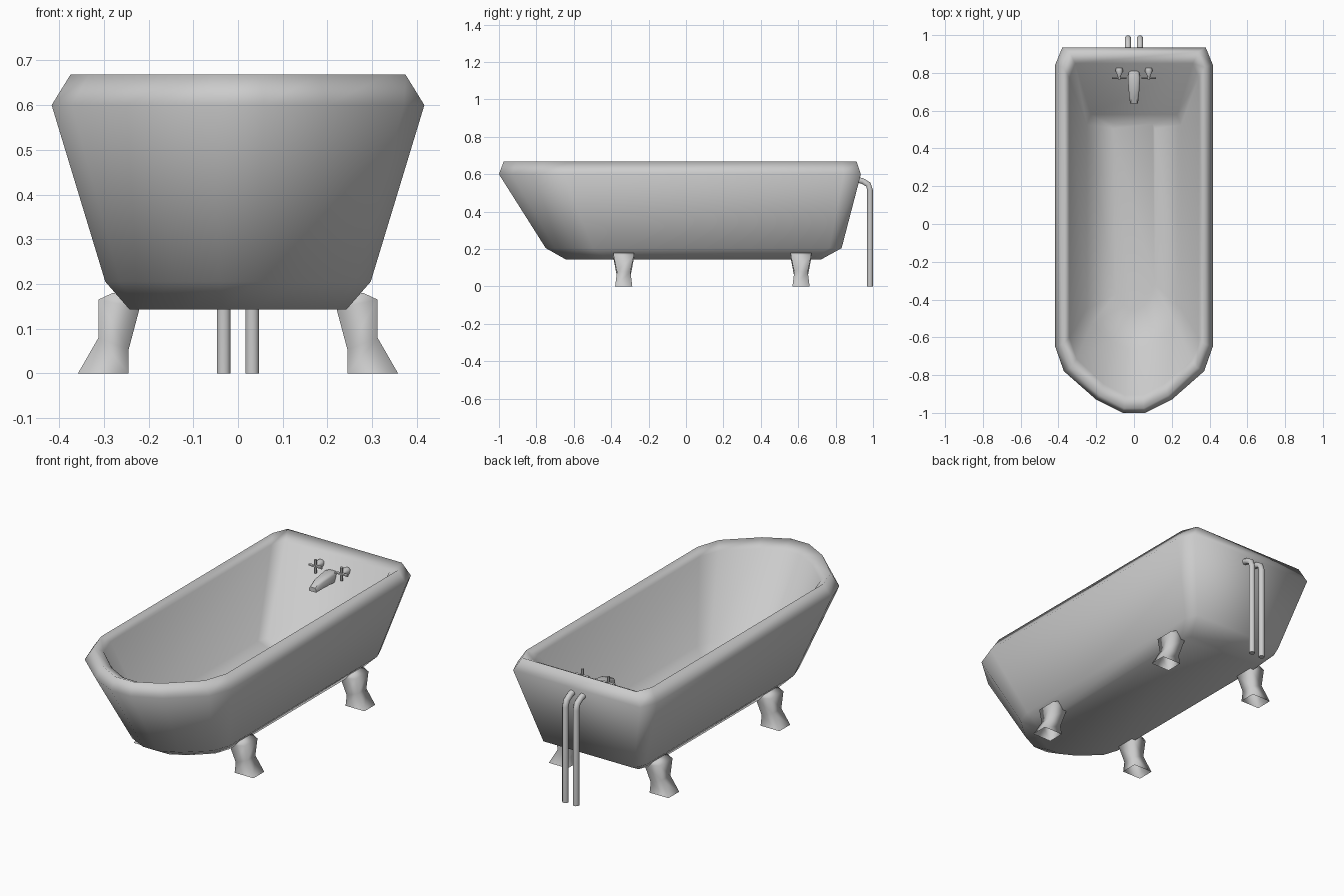
import bpy, math
from mathutils import Vector

cube = bpy.data.objects.get("Cube")
if cube:
    bpy.data.objects.remove(cube, do_unlink=True)

enamel = bpy.data.materials.new("grey_enamel")
enamel.use_nodes = True
GREY = (0.6, 0.6, 0.6, 1)
enamel.diffuse_color = GREY
enamel.node_tree.nodes["Principled BSDF"].inputs["Base Color"].default_value = GREY


def loft(name, rings, angle=180, open_start=False):
    """Skin a list of equal closed rings and cap the ends."""
    n = len(rings[0])
    verts = [p for ring in rings for p in ring]
    faces = [(r * n + i, r * n + (i + 1) % n, (r + 1) * n + (i + 1) % n, (r + 1) * n + i)
             for r in range(len(rings) - 1) for i in range(n)]
    if not open_start:
        faces.append(tuple(reversed(range(n))))
    faces.append(tuple(range(len(verts) - n, len(verts))))
    mesh = bpy.data.meshes.new(name)
    mesh.from_pydata(verts, [], faces)
    mesh.materials.append(enamel)
    obj = bpy.data.objects.new(name, mesh)
    bpy.context.collection.objects.link(obj)
    bpy.ops.object.select_all(action='DESELECT')
    obj.select_set(True)
    bpy.context.view_layer.objects.active = obj
    bpy.ops.object.mode_set(mode='EDIT')
    bpy.ops.mesh.select_all(action='SELECT')
    bpy.ops.mesh.normals_make_consistent(inside=False)
    bpy.ops.object.mode_set(mode='OBJECT')
    bpy.ops.object.shade_smooth_by_angle(angle=math.radians(angle))
    return obj


def tub_ring(half, front, side, back, z):
    """Plan outline: rounded front end, straight sides, clipped back corners."""
    arc = [(0.14, 1.0), (0.48, 0.8), (0.89, 0.37), (1.0, 0.0)]
    right = [(half * x, side + (front - side) * t) for x, t in arc]
    clip = 0.22 * half
    right += [(half, back - clip), (half * 0.91, back)]
    return [(x, y, z) for x, y in right] + [(-x, y, z) for x, y in reversed(right)]


# Tub shell: underside, outer wall, rolled rim, inner wall, floor
loft("tub", [tub_ring(*r) for r in [
    (0.243, -0.64, -0.42, 0.72, 0.143),
    (0.297, -0.75, -0.50, 0.832, 0.205),
    (0.417, -1.00, -0.65, 0.935, 0.60),
    (0.375, -0.975, -0.635, 0.912, 0.668),
    (0.342, -0.905, -0.60, 0.85, 0.635),
    (0.25, -0.66, -0.45, 0.58, 0.235),
    (0.11, -0.46, -0.32, 0.53, 0.20)]])


def leg(name, side, y):
    """Four-sided hollow foot, pinched at the ankle and flared at the toe."""
    rings = []
    # inner x, outer x, half depth, inner z, outer z
    for xi, xo, w, zi, zo in [(0.245, 0.358, 0.046, 0.0, 0.0),
                              (0.245, 0.312, 0.036, 0.052, 0.08),
                              (0.22, 0.312, 0.054, 0.146, 0.165),
                              (0.22, 0.28, 0.056, 0.18, 0.18)]:
        rings.append([(side * xi, y - w, zi), (side * xo, y - w, zo),
                      (side * xo, y + w, zo), (side * xi, y + w, zi)])
    loft(name, rings, open_start=True)


for side, label in ((1, "left"), (-1, "right")):
    leg(f"front_leg_{label}", side, -0.333)
    leg(f"back_leg_{label}", side, 0.615)


def rod(name, path, radii, sides=8):
    """Round tube along a path lying in a plane, one radius per point."""
    pts = [Vector(p) for p in path]
    rings = []
    for i, p in enumerate(pts):
        d = (pts[min(i + 1, len(pts) - 1)] - pts[max(i - 1, 0)]).normalized()
        u = Vector((1, 0, 0)) if abs(d.x) < 0.5 else Vector((0, 1, 0))
        v = d.cross(u).normalized()
        rings.append([p + radii[i] * (math.cos(a) * u + math.sin(a) * v)
                      for a in (2 * math.pi * (k + 0.5) / sides for k in range(sides))])
    return loft(name, rings, 50)


for side, label in ((1, "left"), (-1, "right")):
    # Supply pipe bending from the back wall to the ground
    x = side * 0.032
    rod(f"pipe_{label}", [(x, 0.90, 0.575), (x, 0.945, 0.563), (x, 0.975, 0.545),
                          (x, 0.984, 0.515), (x, 0.984, 0)], [0.0165] * 5)
    # Tap: conical stem with a crossed handle
    x, y, z = side * 0.078, 0.773, 0.59
    rod(f"tap_stem_{label}", [(x, 0.825, z), (x, 0.81, z), (x, 0.785, z), (x, 0.766, z)],
        [0.018, 0.022, 0.01, 0.007])
    rod(f"tap_bar_{label}", [(x - 0.038, y, z), (x + 0.038, y, z)], [0.0075] * 2, 6)
    rod(f"tap_cross_{label}", [(x, y, z - 0.036), (x, y, z + 0.036)], [0.0075] * 2, 6)

# Spout: tapered box drooping toward the tip
loft("spout", [[(-w, y, lo), (w, y, lo), (w, y, hi - 0.01), (w * 0.7, y, hi),
                (-w * 0.7, y, hi), (-w, y, hi - 0.01)]
               for w, y, lo, hi in [(0.026, 0.81, 0.535, 0.575), (0.033, 0.775, 0.53, 0.58),
                                    (0.027, 0.69, 0.53, 0.57), (0.021, 0.637, 0.525, 0.548)]], 50)
